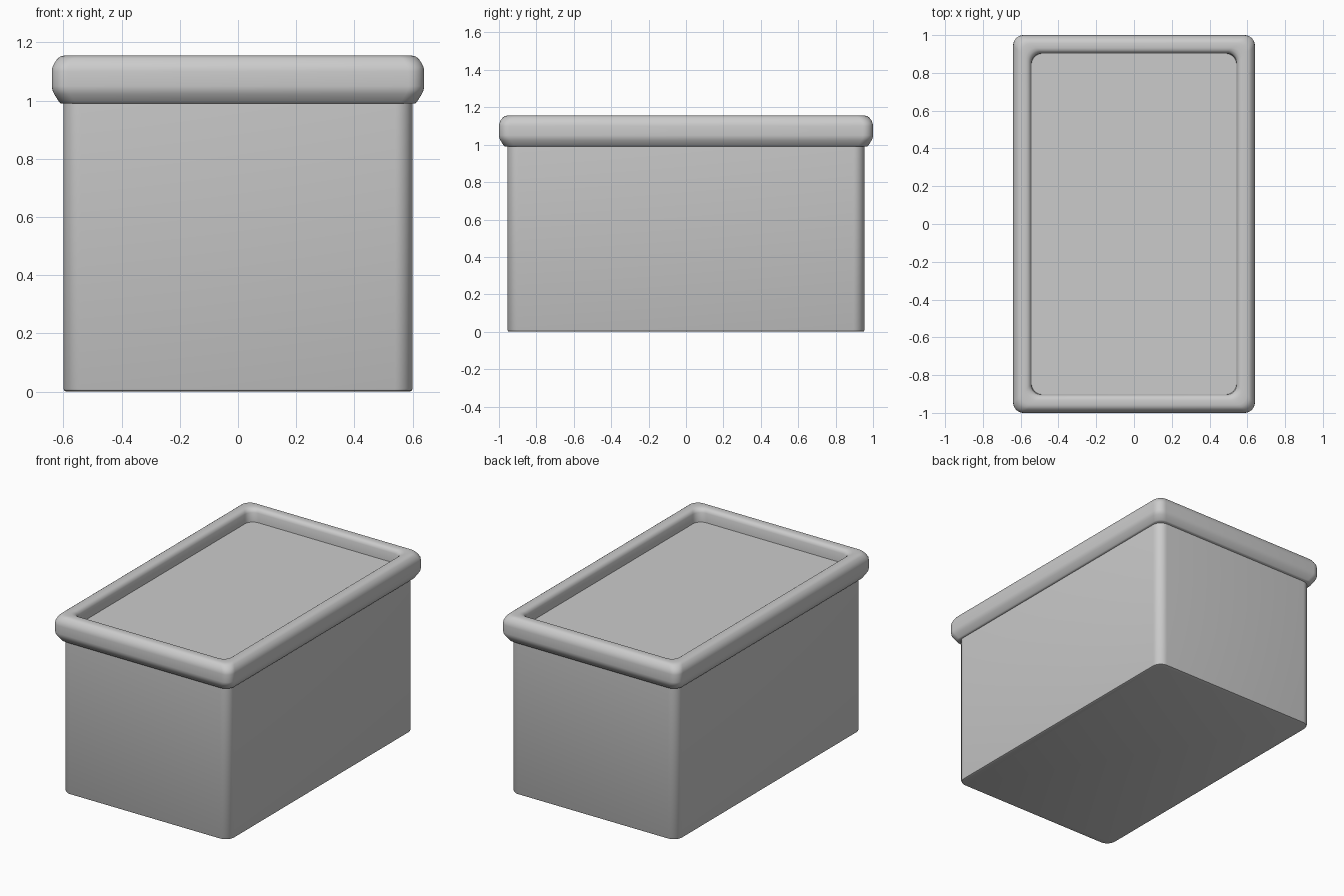
import bpy, math

if "Cube" in bpy.data.objects:
    bpy.data.objects.remove(bpy.data.objects["Cube"])


def ring(hx, hy, r, z, n=8):
    """Rounded rectangle outline at height z."""
    pts = []
    for k, (sx, sy) in enumerate(((1, 1), (-1, 1), (-1, -1), (1, -1))):
        for i in range(n + 1):
            a = math.pi / 2 * (k + i / n)
            pts.append((sx * (hx - r) + r * math.cos(a),
                        sy * (hy - r) + r * math.sin(a), z))
    return pts


def loft(name, hx, hy, r, profile):
    """Stack rounded rectangles from (inset, z) pairs and cap both ends."""
    verts, faces = [], []
    for inset, z in profile:
        verts += ring(hx - inset, hy - inset, r, z)
    m = len(verts) // len(profile)
    for j in range(len(profile) - 1):
        for i in range(m):
            k = (i + 1) % m
            faces.append((j * m + i, j * m + k, (j + 1) * m + k, (j + 1) * m + i))
    faces.append(tuple(reversed(range(m))))
    faces.append(tuple(range(len(verts) - m, len(verts))))
    mesh = bpy.data.meshes.new(name)
    mesh.from_pydata(verts, [], faces)
    obj = bpy.data.objects.new(name, mesh)
    bpy.context.collection.objects.link(obj)
    bpy.ops.object.select_all(action='DESELECT')
    obj.select_set(True)
    bpy.context.view_layer.objects.active = obj
    bpy.ops.object.shade_smooth_by_angle(angle=math.radians(40))
    return obj


# Box body with softly rounded corners and bottom edge
loft("box_body", 0.60, 0.955, 0.06,
     [(0.01, 0), (0.003, 0.003), (0, 0.01), (0, 1.02)])

# Overhanging lid: rounded rim around a recessed panel
loft("lid", 0.64, 1.0, 0.055,
     [(0.032, 0.99), (0.025, 0.995), (0.008, 1.023), (0.002, 1.036), (0, 1.05),
      (0, 1.10), (0.002, 1.115), (0.009, 1.13), (0.02, 1.145), (0.03, 1.152),
      (0.042, 1.155), (0.068, 1.155), (0.08, 1.152), (0.09, 1.144),
      (0.096, 1.13), (0.098, 1.07)])
